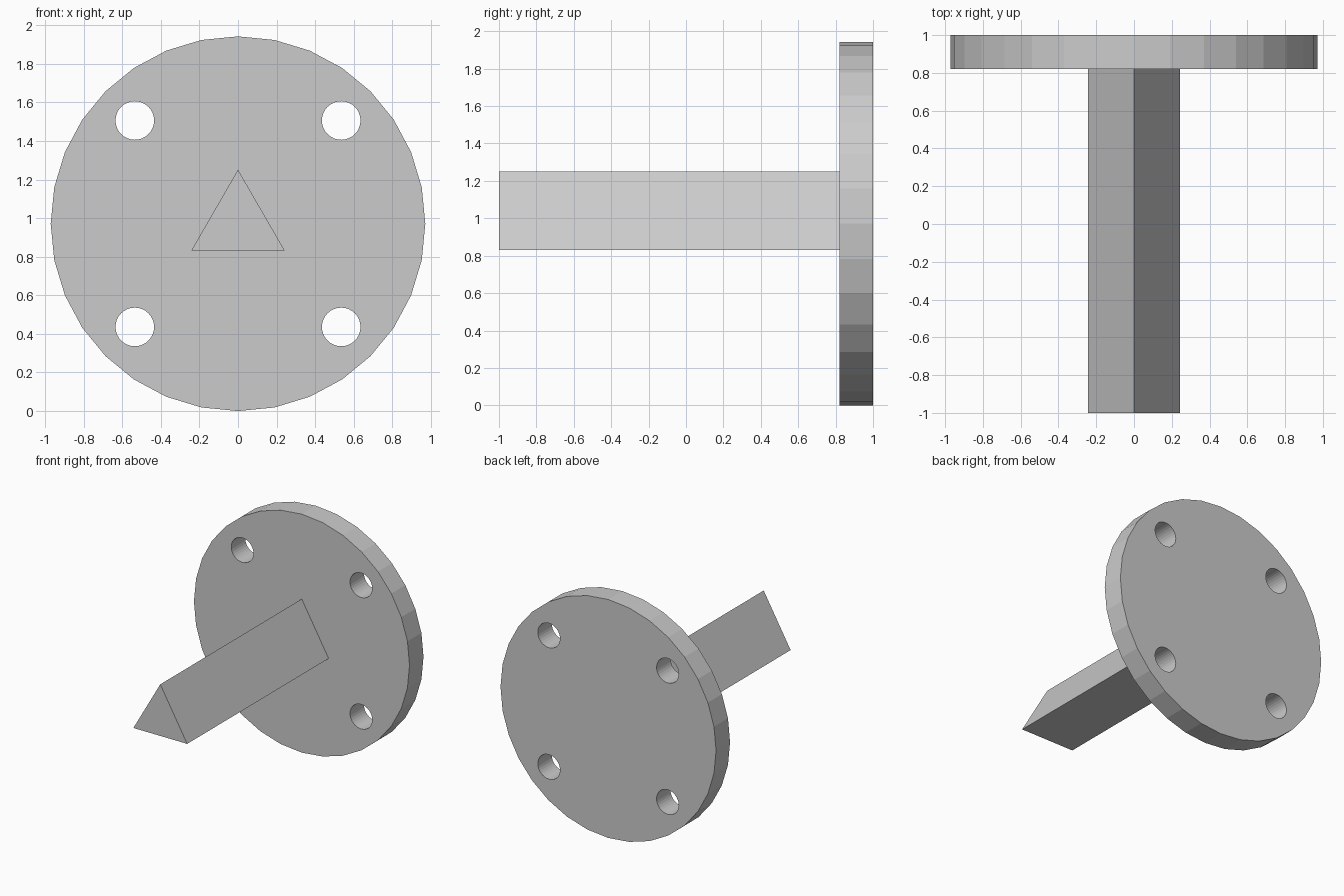
import bpy, bmesh
from math import sin, cos, pi

if "Cube" in bpy.data.objects:
    bpy.data.objects.remove(bpy.data.objects["Cube"])

CENTRE_Z = 0.971


def prism(name, radius, sides, y0, y1, x=0.0, z=CENTRE_Z):
    """Regular prism along y, first corner pointing up."""
    bm = bmesh.new()
    ring = [bm.verts.new((x + radius * sin(2 * pi * i / sides), y0,
                          z + radius * cos(2 * pi * i / sides)))
            for i in range(sides)]
    base = bm.faces.new(ring)
    top = bmesh.ops.extrude_face_region(bm, geom=[base], use_keep_orig=True)
    verts = [g for g in top["geom"] if isinstance(g, bmesh.types.BMVert)]
    bmesh.ops.translate(bm, verts=verts, vec=(0, y1 - y0, 0))
    bmesh.ops.recalc_face_normals(bm, faces=bm.faces)
    mesh = bpy.data.meshes.new(name)
    bm.to_mesh(mesh)
    bm.free()
    obj = bpy.data.objects.new(name, mesh)
    bpy.context.collection.objects.link(obj)
    return obj


# Round mounting plate
plate = prism("mounting_plate", 0.971, 32, 0.82, 1.0)

# Four bolt holes through the plate
for sx in (-1, 1):
    for sz in (-1, 1):
        cutter = prism("bolt_hole_cutter", 0.1, 32, 0.7, 1.1,
                       sx * 0.535, CENTRE_Z + sz * 0.535)
        cutter.hide_render = True
        cutter.hide_set(True)
        cut = plate.modifiers.new("bolt_hole", 'BOOLEAN')
        cut.operation = 'DIFFERENCE'
        cut.solver = 'EXACT'
        cut.object = cutter

# Triangular peg
prism("triangular_peg", 0.28, 3, -1.0, 0.82)
